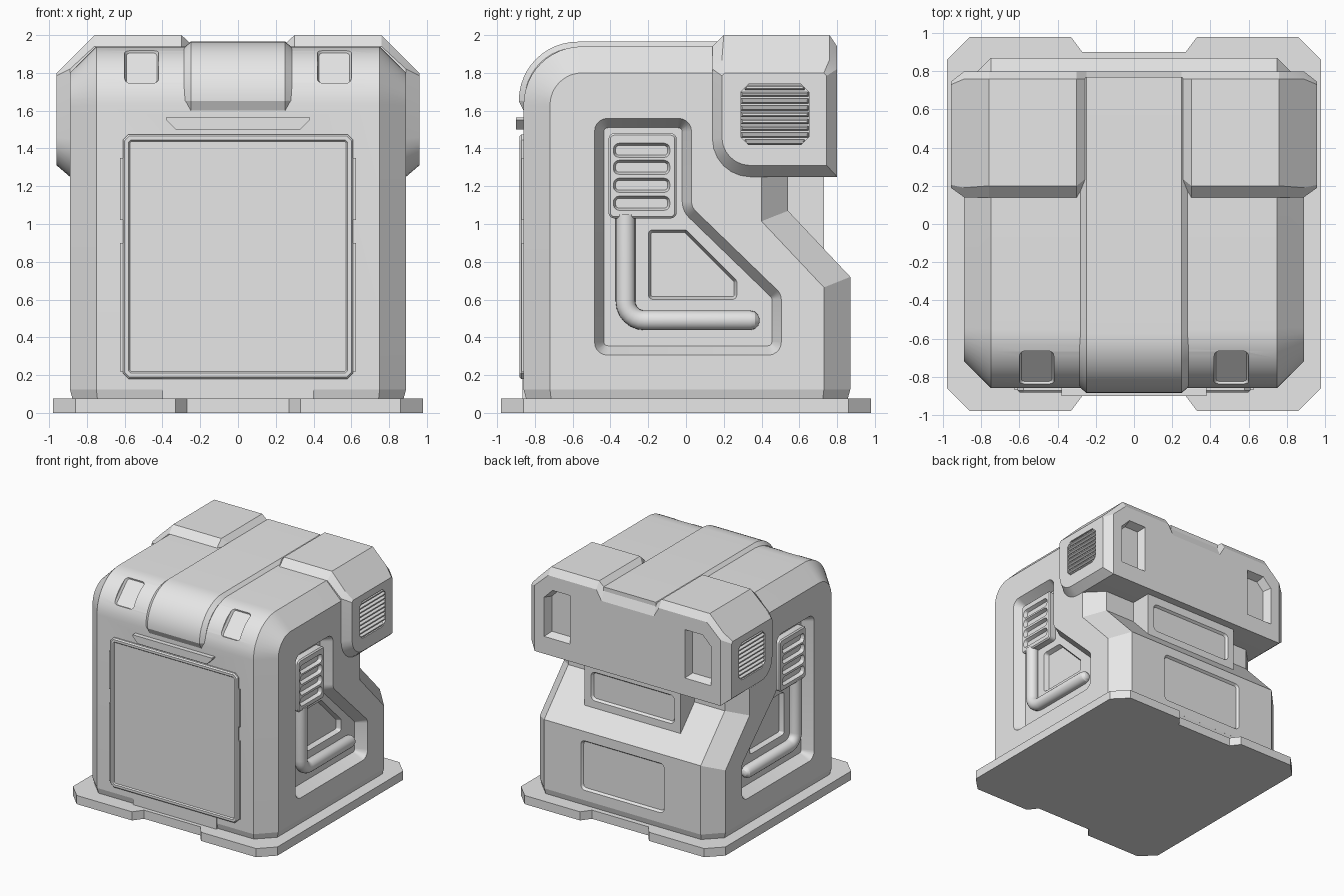
import bpy, bmesh, math
from mathutils import Vector

if "Cube" in bpy.data.objects:
    bpy.data.objects.remove(bpy.data.objects["Cube"])

GREY = bpy.data.materials.new("light grey")
GREY.diffuse_color = (0.8, 0.8, 0.8, 1)
GREY.use_nodes = True
GREY.node_tree.nodes["Principled BSDF"].inputs["Base Color"].default_value = GREY.diffuse_color


def smooth(mesh, angle=20):
    bm = bmesh.new()
    bm.from_mesh(mesh)
    for f in bm.faces:
        f.smooth = True
    for e in bm.edges:
        e.smooth = e.calc_face_angle(3.0) < math.radians(angle)
    bm.to_mesh(mesh)
    bm.free()


def loft(name, sections):
    """Skin equal-length rings and cap both ends."""
    bm = bmesh.new()
    rings = [[bm.verts.new(p) for p in s] for s in sections]
    n = len(rings[0])
    for a, b in zip(rings, rings[1:]):
        for i in range(n):
            j = (i + 1) % n
            bm.faces.new((a[i], a[j], b[j], b[i]))
    bm.faces.new(rings[0])
    bm.faces.new(rings[-1])
    bmesh.ops.remove_doubles(bm, verts=bm.verts[:], dist=1e-5)
    bmesh.ops.recalc_face_normals(bm, faces=bm.faces[:])
    mesh = bpy.data.meshes.new(name)
    bm.to_mesh(mesh)
    bm.free()
    mesh.materials.append(GREY)
    smooth(mesh)
    ob = bpy.data.objects.new(name, mesh)
    bpy.context.scene.collection.objects.link(ob)
    return ob


def rounded(pts, r=0.0, seg=5):
    """Fillet polygon corners; a point may carry its own radius and segments."""
    out = []
    n = len(pts)
    for i, p in enumerate(pts):
        rad = p[2] if len(p) > 2 else r
        sg = p[3] if len(p) > 3 else seg
        c = Vector(p[:2])
        if rad <= 0:
            out.append(c)
            continue
        d1 = (Vector(pts[i - 1][:2]) - c).normalized()
        d2 = (Vector(pts[(i + 1) % n][:2]) - c).normalized()
        half = d1.angle(d2) / 2
        t = rad / math.tan(half)
        o = c + (d1 + d2).normalized() * rad / math.sin(half)
        a, b = c + d1 * t - o, c + d2 * t - o
        a0 = math.atan2(a.y, a.x)
        da = (math.atan2(b.y, b.x) - a0 + math.pi) % (2 * math.pi) - math.pi
        for k in range(sg + 1):
            w = a0 + da * k / sg
            out.append(o + Vector((math.cos(w), math.sin(w))) * rad)
    return out


def inset(poly, d):
    n = len(poly)
    area = sum(poly[i - 1].x * poly[i].y - poly[i].x * poly[i - 1].y for i in range(n))
    sgn = 1 if area > 0 else -1
    out = []
    for i, p in enumerate(poly):
        e1 = (p - poly[i - 1]).normalized()
        e2 = (poly[(i + 1) % n] - p).normalized()
        n1, n2 = Vector((-e1.y, e1.x)) * sgn, Vector((-e2.y, e2.x)) * sgn
        out.append(p + (n1 + n2) * d / (1 + n1.dot(n2)))
    return out


def plate(name, poly, place, levels):
    """Stack insets of one outline; levels are (inset, depth) pairs."""
    poly = [Vector(p[:2]) for p in poly]
    return loft(name, [[place(p.x, p.y, d) for p in inset(poly, i)] for i, d in levels])


def rect(u0, u1, v0, v1, r=0.0, seg=5):
    return rounded([(u0, v0), (u1, v0), (u1, v1), (u0, v1)], r, seg)


def cut(ob, cutters):
    """Subtract cutters one at a time; a failed cut is retried, then skipped."""
    for c in cutters:
        c.hide_render = True
        m = ob.modifiers.new("cut", 'BOOLEAN')
        m.operation, m.object = 'DIFFERENCE', c
        for solver in ('EXACT', 'FLOAT'):
            m.solver = solver
            bpy.context.view_layer.update()
            dg = bpy.context.evaluated_depsgraph_get()
            mesh = bpy.data.meshes.new_from_object(ob.evaluated_get(dg))
            size = max((v.co.z for v in mesh.vertices), default=0)
            if abs(size - max(v.co.z for v in ob.data.vertices)) < 0.01:
                ob.data = mesh
                break
        ob.modifiers.clear()
        bpy.data.objects.remove(c)
    smooth(ob.data)


def side(s):
    return lambda u, v, d: (s * d, u, v)


def facing(s=1):
    return lambda u, v, d: (s * u, d, v)


def flat(u, v, d):
    return (u, v, d)


# Base plate with notched front and back
q = [(0.98, 0.86), (0.86, 0.98), (0.33, 0.98), (0.27, 0.90)]
half = q + [(-x, y) for x, y in reversed(q)]
plate("base_plate", half + [(-x, -y) for x, y in half], flat, [(0, 0), (0, 0.075)])

# Plinth under the body
plinth = [(0.89, 0.73), (0.75, 0.87), (-0.75, 0.87), (-0.89, 0.73),
          (-0.89, -0.72), (-0.75, -0.86), (0.75, -0.86), (0.89, -0.72)]
plate("plinth", plinth, flat, [(0.015, 0.07), (0, 0.125)])

# Main body: side profile with wide chamfers on both sides
profile = rounded([(-0.86, -0.015), (0.87, -0.015), (0.87, 0.72), (0.54, 1.07),
                   (0.54, 1.94), (-0.86, 1.94, 0.31, 12)])
body = plate("body", profile, lambda u, v, d: (d, u, max(v, 0.124)),
             [(0.14, -0.89), (0, -0.75), (0, 0.75), (0.14, 0.89)])
recess = rounded([(-0.485, 0.305), (0.505, 0.305), (0.505, 0.63), (0.03, 1.09),
                  (0.03, 1.56), (-0.485, 1.56)], 0.07)
wedge = rounded([(-0.20, 0.60), (0.27, 0.60), (0.27, 0.70), (0.0, 0.97), (-0.20, 0.97)], 0.025)
k = math.sqrt(0.5)
cutters = []
for s in (-1, 1):
    cutters.append(plate("recess_cut", recess, side(s), [(0.05, 0.80), (0, 0.891), (0, 0.95)]))
    cutters.append(plate("wedge_cut", wedge, side(s), [(0.015, 0.76), (0, 0.802), (0, 0.84)]))
    # flat latches on the rounded front edge
    cutters.append(plate("latch_cut", rect(0.42, 0.60, -0.125, 0.125, 0.03),
                         lambda u, v, d: (s * u, -0.55 + k * (v - d), 1.63 + k * (v + d)),
                         [(0.01, 0.274), (0, 0.29), (0, 0.36)]))
grip = [(-0.33, 1.50), (0.33, 1.50), (0.38, 1.55), (0.38, 1.565), (-0.38, 1.565), (-0.38, 1.55)]
cutters.append(plate("grip_cut", grip, facing(), [(0.012, -0.835), (0, -0.861), (0, -0.9)]))
cutters.append(plate("back_cut", rect(-0.4, 0.4, 0.21, 0.64, 0.04), facing(),
                     [(0.015, 0.85), (0, 0.871), (0, 0.9)]))
cut(body, cutters)

# Neck block under the rear housing
neck = plate("neck_block", rect(-0.46, 0.46, 0.70, 1.35), facing(), [(0, 0.3), (0, 0.73)])
cut(neck, [plate("neck_cut", rect(-0.4, 0.4, 0.93, 1.18, 0.04), facing(),
                 [(0.015, 0.71), (0, 0.731), (0, 0.76)])])

# Raised strip over the top centre
strip = rounded([(-0.86, 1.60), (-0.885, 1.65), (-0.885, 1.965, 0.312, 12), (0.77, 1.965),
                 (0.77, 1.75), (-0.5, 1.60)])
plate("top_strip", strip, side(1), [(0.03, -0.285), (0, -0.25), (0, 0.25), (0.03, 0.285)])


# Rear housing, skinned across its width
def housing_ring(x, f, b, c, t, k, r):
    pts = rounded([(f, c, r, 6), (b, c), (b, t - k), (b - min(k, 0.04), t), (f + k, t), (f, t - k)])
    return [(x, p.x, p.y) for p in pts]


rings = [(0.25, 0.14, 0.80, 1.25, 1.955, 0.10, 0.2), (0.30, 0.14, 0.80, 1.25, 2.0, 0.06, 0.2),
         (0.76, 0.14, 0.80, 1.25, 2.0, 0.06, 0.2), (0.89, 0.14, 0.80, 1.25, 1.87, 0.05, 0.2),
         (0.96, 0.19, 0.745, 1.31, 1.80, 0.015, 0.15)]
rear = loft("rear_housing", [housing_ring(-r[0], *r[1:]) for r in reversed(rings)]
            + [housing_ring(*r) for r in rings])
vent = rect(0.29, 0.65, 1.42, 1.74, 0.04, 1)
pocket = [(0.55, 1.40), (0.80, 1.40), (0.80, 1.74), (0.72, 1.82), (0.55, 1.82)]
cutters = []
for s in (-1, 1):
    cutters.append(plate("vent_cut", vent, side(s), [(0, 0.92), (0, 1.0)]))
    cutters.append(plate("pocket_cut", pocket, facing(s), [(0.025, 0.73), (0, 0.801), (0, 0.84)]))
cut(rear, cutters)

for s in (-1, 1):
    # Louvre slats in the housing vents
    for i in range(9):
        z = 1.435 + i * 0.036
        e = 0.02 if i in (0, 8) else 0
        plate("louvre_slat", rect(0.292 + e, 0.648 - e, z - 0.013, z + 0.013), side(s),
              [(0, 0.91), (0, 0.945), (0.008, 0.96)])
    # Slotted vent plate in the side recess
    grille = plate("side_grille", rect(-0.41, -0.05, 1.03, 1.48, 0.03), side(s),
                   [(0, 0.78), (0, 0.855), (0.01, 0.865)])
    cut(grille, [plate("slot_cut", rect(-0.385, -0.085, z - 0.038, z + 0.038, 0.03, 3), side(s),
                       [(0.012, 0.835), (0, 0.866), (0, 0.9)]) for z in (1.11, 1.205, 1.30, 1.39)])
    # Bent pipe below the grille
    path = [Vector((-0.32, 1.05))]
    path += [Vector((-0.22 - 0.10 * math.cos(a), 0.59 - 0.10 * math.sin(a)))
             for a in [math.radians(t) for t in range(0, 91, 15)]]
    path += [Vector((0.34 + 0.05 * math.sin(math.radians(t)), 0.49)) for t in (0, 30, 60, 80)]
    size = [1] * 9 + [0.87, 0.5, 0.17]
    pipe = []
    for i, p in enumerate(path):
        t = (path[min(i + 1, len(path) - 1)] - path[max(i - 1, 0)]).normalized()
        r = 0.052 * size[i]
        pipe.append([(s * (0.825 + r * math.sin(w)), p.x - t.y * r * math.cos(w),
                      p.y + t.x * r * math.cos(w))
                     for w in [j * math.tau / 20 for j in range(20)]])
    loft("side_pipe", pipe)
    # Hinge strips beside the door
    for z0, z1 in ((0.22, 0.90), (1.02, 1.35)):
        plate("door_hinge", rect(0.58, 0.625, z0, z1), facing(s), [(0, -0.84), (0, -0.87)])

# Front door with a raised rim, and the sill below it
plate("front_door", rect(-0.61, 0.61, 0.18, 1.475, 0.03, 1), facing(),
      [(0, -0.84), (0, -0.872), (0.01, -0.882), (0.03, -0.882), (0.038, -0.872)])
plate("door_sill", rect(-0.4, 0.4, 0.07, 0.19), facing(), [(0, -0.82), (0, -0.866)])
